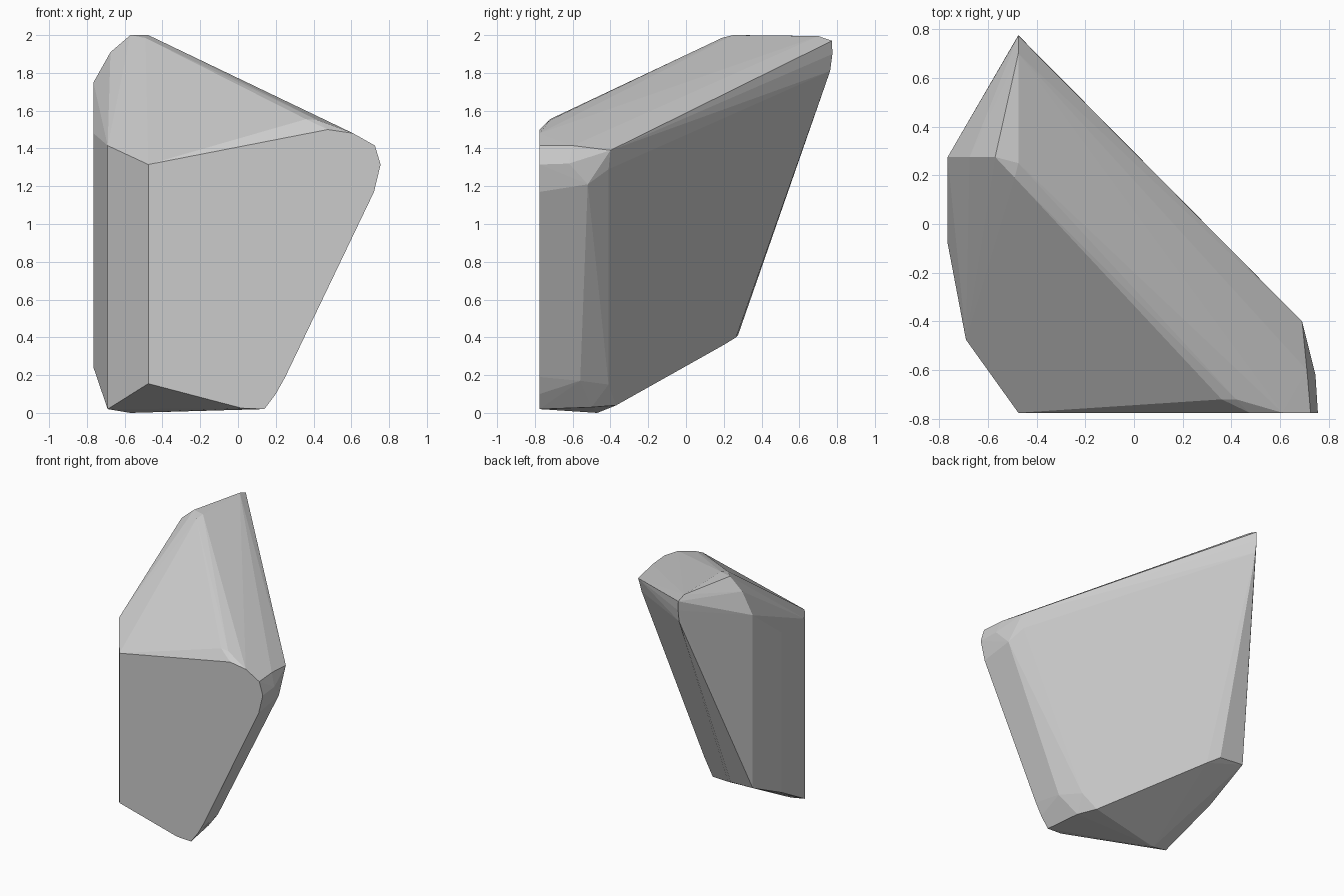
import bpy, bmesh

if "Cube" in bpy.data.objects:
    bpy.data.objects.remove(bpy.data.objects["Cube"])

# Front: flat face at y = -0.775, outline as (x, z)
front = [(-.475, .155), (.02, .025), (.14, .02), (.2, .1), (.25, .19),
         (.72, 1.17), (.755, 1.315), (.725, 1.415), (.61, 1.48),
         (.475, 1.5), (-.475, 1.315)]
pts = [(x, -.775, z) for x, z in front]

# Left side: upright edges as (x, y, low z, high z)
for x, y, lo, hi in [(-.69, -.475, .02, 1.415), (-.765, -.08, .24, 1.48),
                     (-.765, .275, .41, 1.75)]:
    pts += [(x, y, lo), (x, y, hi)]

# Back tip and top ridge
pts += [(-.475, .763, 1.81), (-.475, .775, 1.9), (-.475, .773, 1.97),
        (-.475, .7, 1.995), (-.475, .25, 2), (-.57, .275, 2),
        (-.49, .19, 1.985), (-.675, .275, 1.91),
        (.36, -.72, 1.555), (.42, -.72, 1.55)]

# Rounded right end
pts += [(.745, -.62, 1.32), (.71, -.6, 1.415), (.69, -.4, 1.39),
        (.715, -.52, 1.21), (.668, -.41, 1.29)]

# Sloping underside
pts += [(.22, -.56, .17), (.13, -.41, .15), (.03, -.37, .04),
        (.1, -.5, .03), (-.57, -.47, 0),
        (-.5, .2, .36), (-.57, .265, .4)]

# Wrap the corner points into one solid faceted rock
bm = bmesh.new()
for p in pts:
    bm.verts.new(p)
res = bmesh.ops.convex_hull(bm, input=bm.verts[:])
inner = {g for g in res["geom_interior"] + res["geom_unused"]
         if isinstance(g, bmesh.types.BMVert)}
bmesh.ops.delete(bm, geom=list(inner), context='VERTS')
bmesh.ops.dissolve_limit(bm, angle_limit=.01, verts=bm.verts[:], edges=bm.edges[:])
bmesh.ops.recalc_face_normals(bm, faces=bm.faces[:])
me = bpy.data.meshes.new("rock")
bm.to_mesh(me)
bm.free()

# Single stone colour
stone = bpy.data.materials.new("stone grey")
stone.diffuse_color = (.6, .6, .6, 1)
stone.use_nodes = True
stone.node_tree.nodes["Principled BSDF"].inputs["Base Color"].default_value = stone.diffuse_color
me.materials.append(stone)
rock = bpy.data.objects.new("rock", me)
bpy.context.collection.objects.link(rock)
